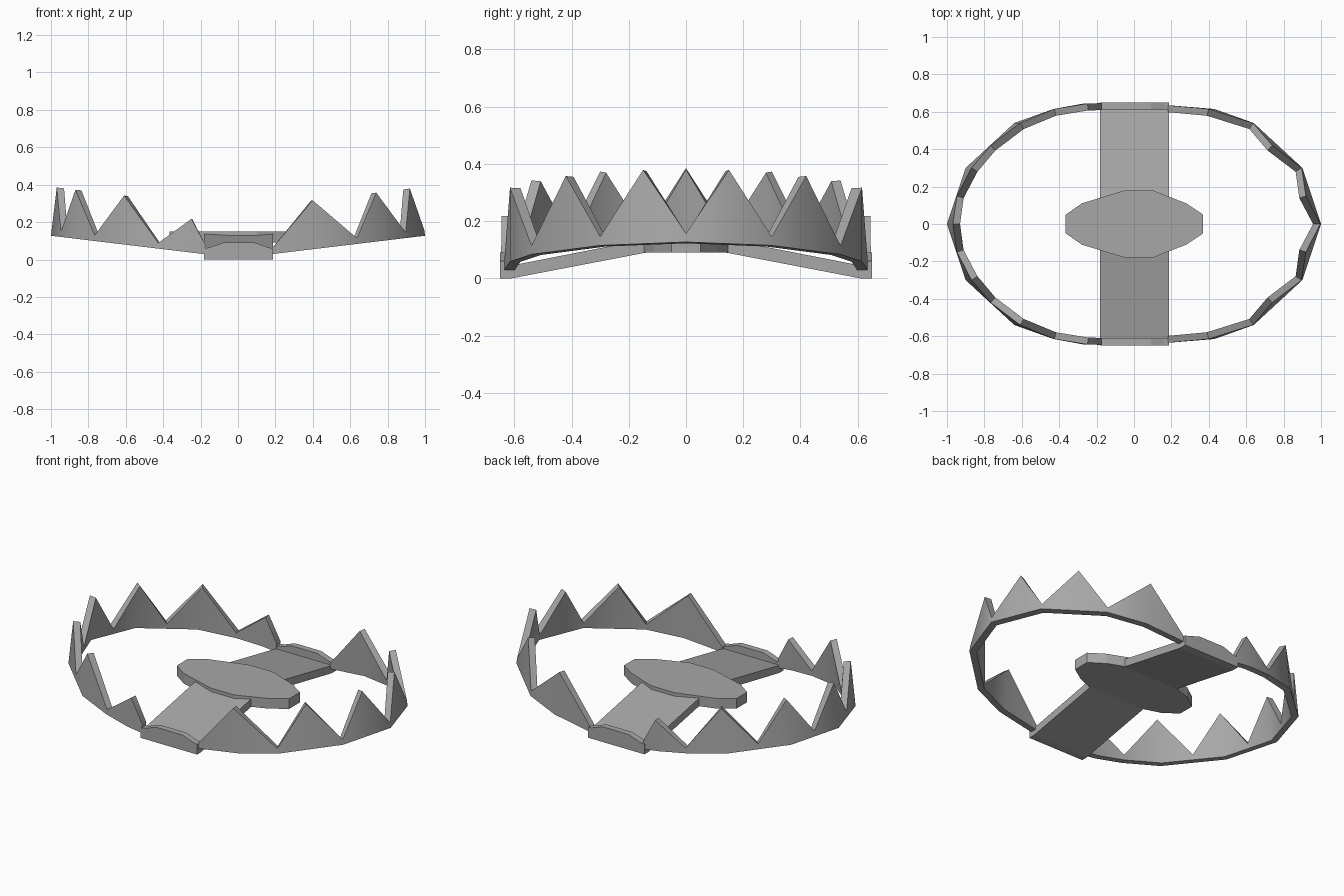
import bpy, bmesh, math
from mathutils import Vector

old = bpy.data.objects.get("Cube")
if old:
    bpy.data.objects.remove(old, do_unlink=True)

# One worn steel colour
steel = bpy.data.materials.new("grey steel")
steel.diffuse_color = (0.39, 0.39, 0.39, 1)
steel.use_nodes = True
steel.node_tree.nodes["Principled BSDF"].inputs["Base Color"].default_value = (0.39, 0.39, 0.39, 1)


def finish(bm, name, smooth=False):
    bmesh.ops.recalc_face_normals(bm, faces=bm.faces)
    mesh = bpy.data.meshes.new(name)
    bm.to_mesh(mesh)
    bm.free()
    mesh.materials.append(steel)
    obj = bpy.data.objects.new(name, mesh)
    bpy.context.collection.objects.link(obj)
    if smooth:
        bpy.ops.object.select_all(action='DESELECT')
        obj.select_set(True)
        bpy.context.view_layer.objects.active = obj
        bpy.ops.object.shade_smooth_by_angle(angle=math.radians(45))
    return obj


def prism(name, outline, offset):
    """Extrude a closed 3D outline along an offset vector."""
    bm = bmesh.new()
    face = bm.faces.new([bm.verts.new(p) for p in outline])
    result = bmesh.ops.extrude_face_region(bm, geom=[face])
    moved = [v for v in result["geom"] if isinstance(v, bmesh.types.BMVert)]
    bmesh.ops.translate(bm, verts=moved, vec=offset)
    return finish(bm, name)


def jaw(name, side, half, thickness=0.037):
    """Toothed band; half lists (x, y, height) from the hinge to the middle."""
    path = half + [(x, -y, h) for x, y, h in reversed(half[:-1])]
    pts = [Vector((x, y)) for x, y, h in path]
    bm = bmesh.new()
    rings = []
    for i, (x, y, h) in enumerate(path):
        if i in (0, len(path) - 1):
            inward = Vector((0, -math.copysign(thickness, y)))
        else:
            a = (pts[i] - pts[i - 1]).normalized()
            b = (pts[i + 1] - pts[i]).normalized()
            t = (a + b).normalized()
            inward = Vector((t.y, -t.x)) * thickness / t.dot(a)
        ring = []
        for p, z in ((pts[i], 0), (pts[i], h),
                     (pts[i] + inward, h), (pts[i] + inward, 0)):
            # The band rises away from its hinge and leans inward
            ring.append(bm.verts.new((side * (p.x - 0.12 * z), p.y,
                                      0.03 + 0.12 * (p.x - 0.19) + z)))
        rings.append(ring)
    for r, s in zip(rings, rings[1:]):
        for k in range(4):
            n = (k + 1) % 4
            bm.faces.new((r[k], r[n], s[n], s[k]))
    bm.faces.new(rings[0])
    bm.faces.new(rings[-1])
    return finish(bm, name, smooth=True)


# Jaws, with teeth offset by half a step so that they interlock
LOW, TALL = 0.03, 0.258
curve = [(0.43, 0.615), (0.64, 0.54), (0.77, 0.42), (0.90, 0.30), (0.95, 0.15), (1.0, 0.0)]
left = [(0.185, 0.635, LOW)] + [(x, y, LOW if i % 2 else TALL) for i, (x, y) in enumerate(curve)]
right = [(0.18, 0.646, 0.05), (0.27, 0.644, 0.178)]
right += [(x, y, TALL if i % 2 else LOW) for i, (x, y) in enumerate(curve)]
jaw("left_jaw", 1, left)
jaw("right_jaw", -1, right)

# Sloping base arms and arched end tabs, front and back
arm = [(0.63, 0.0), (0.61, 0.0), (0.14, 0.09), (0.14, 0.137), (0.61, 0.045), (0.63, 0.045)]
tab = [(-0.183, 0), (0.187, 0), (0.187, 0.06), (0.16, 0.065), (0.09, 0.09),
       (-0.08, 0.09), (-0.15, 0.065), (-0.183, 0.06)]
for label, s in (("front", -1), ("back", 1)):
    prism(label + "_arm", [(-0.183, s * y, z) for y, z in arm], (0.37, 0, 0))
    prism(label + "_tab", [(x, s * 0.65, z) for x, z in tab], (0, -s * 0.037, 0))

# Trigger pan
pan = [(0.37, 0.05), (0.28, 0.11), (0.10, 0.18), (-0.05, 0.18), (-0.28, 0.11), (-0.365, 0.05)]
pan += [(x, -y) for x, y in reversed(pan)]
prism("trigger_pan", [(x, y, 0.09) for x, y in pan], (0, 0, 0.06))
